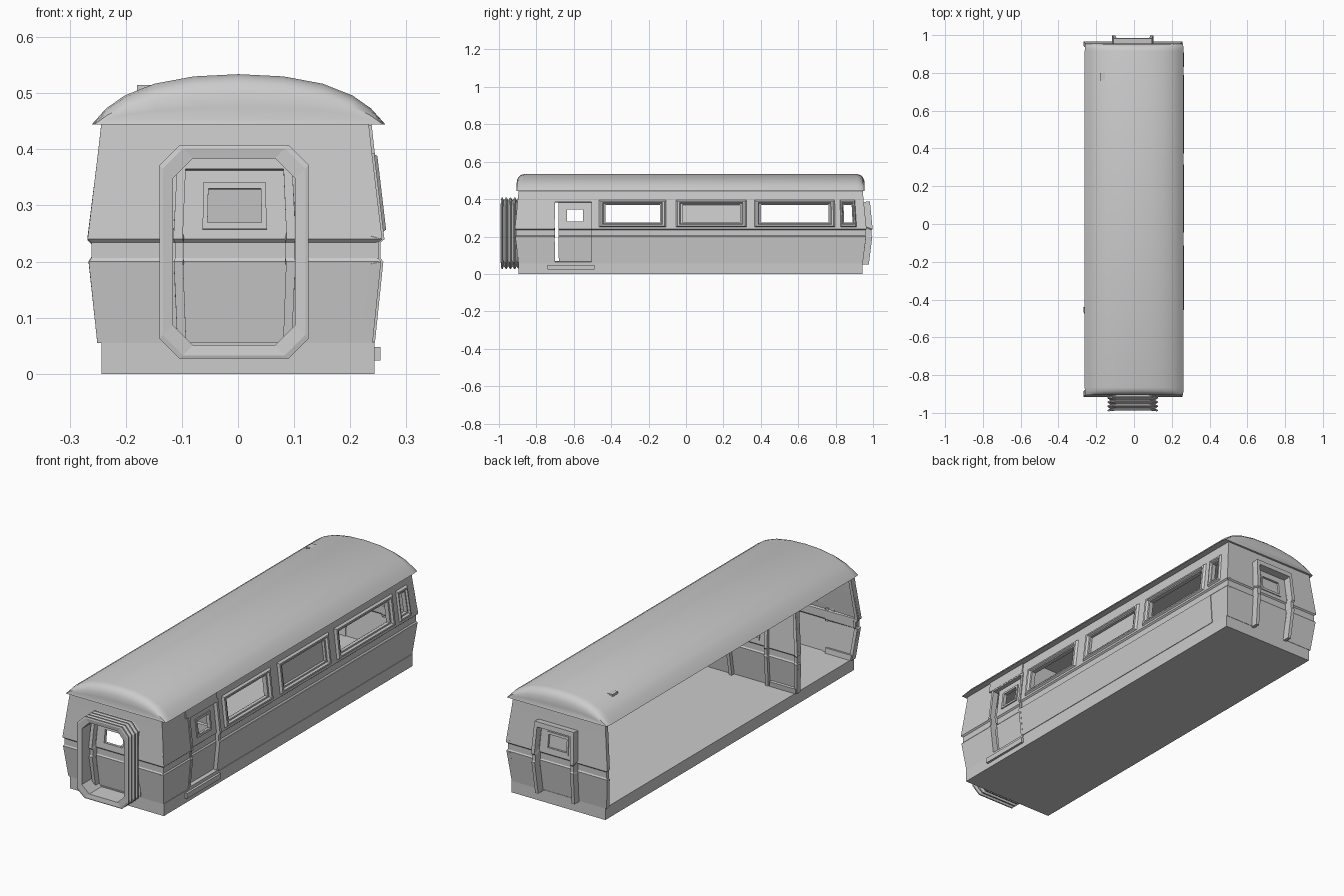
import bpy, bmesh, math
from mathutils import Vector

if "Cube" in bpy.data.objects:
    bpy.data.objects.remove(bpy.data.objects["Cube"])


def interp(table, z):
    for (a, p), (b, q) in zip(table, table[1:]):
        if z <= b:
            return p + (q - p) * (max(z, a) - a) / (b - a)
    return table[-1][1]


# half-width and end bulge of the body by height
WIDTH = [(.055, .240), (.2, .255), (.206, .250), (.234, .250), (.24, .257), (.40, .238), (.446, .233)]
BULGE = [(.055, 0), (.2, .018), (.206, .014), (.234, .014), (.24, .020), (.40, .004), (.446, 0)]
LEVELS = [z for z, _ in WIDTH]


def side(y, z, off):
    t = (y - .025) / .92
    return Vector((interp(WIDTH, z) + off, y + interp(BULGE, z) * t ** 9, z))


def end(y0, sign):
    def point(u, z, off):
        return Vector((-.006 + u * interp(WIDTH, z), y0 + sign * (interp(BULGE, z) + off), z))
    return point


def finish(name, bm, thickness=0, smooth=False):
    me = bpy.data.meshes.new(name)
    bm.to_mesh(me)
    bm.free()
    ob = bpy.data.objects.new(name, me)
    bpy.context.collection.objects.link(ob)
    if thickness:
        mod = ob.modifiers.new("thickness", 'SOLIDIFY')
        mod.thickness = thickness
        mod.offset = -1
    if smooth:
        bpy.ops.object.select_all(action='DESELECT')
        ob.select_set(True)
        bpy.context.view_layer.objects.active = ob
        bpy.ops.object.shade_smooth_by_angle(angle=math.radians(30))
    return ob


def box(name, x0, x1, y0, y1, z0, z1):
    bm = bmesh.new()
    bmesh.ops.create_cube(bm, size=1)
    for v in bm.verts:
        v.co = ((x0 + x1) / 2 + v.co.x * (x1 - x0), (y0 + y1) / 2 + v.co.y * (y1 - y0),
                (z0 + z1) / 2 + v.co.z * (z1 - z0))
    return finish(name, bm)


def panel(name, point, u0, u1, z0, z1, out, holes=(), off=0, thick=.02):
    """Curved sheet with rectangular holes (u0, u1, z0, z1), thickened inwards."""
    us = sorted({u0, u1} | {u for h in holes for u in h[:2] if u0 < u < u1})
    zs = sorted({z0, z1} | {z for z in LEVELS if z0 < z < z1}
                | {z for h in holes for z in h[2:] if z0 < z < z1})
    bm = bmesh.new()
    grid = [[bm.verts.new(point(u, z, off)) for z in zs] for u in us]
    for i in range(len(us) - 1):
        for j in range(len(zs) - 1):
            u, z = (us[i] + us[i + 1]) / 2, (zs[j] + zs[j + 1]) / 2
            if any(a < u < b and c < z < d for a, b, c, d in holes):
                continue
            bm.faces.new((grid[i][j], grid[i + 1][j], grid[i + 1][j + 1], grid[i][j + 1]))
    bm.normal_update()
    if sum(f.normal.dot(Vector(out)) for f in bm.faces) < 0:
        bmesh.ops.reverse_faces(bm, faces=bm.faces[:])
    bmesh.ops.delete(bm, geom=[v for v in bm.verts if not v.link_faces], context='VERTS')
    return finish(name, bm, thick)


def loft(name, loops, cap=False, thickness=0, smooth=False):
    bm = bmesh.new()
    rings = [[bm.verts.new(p) for p in loop] for loop in loops]
    n = len(rings[0])
    for a, b in zip(rings, rings[1:]):
        for i in range(n):
            bm.faces.new((a[i], a[(i + 1) % n], b[(i + 1) % n], b[i]))
    if cap:
        bm.faces.new(rings[0])
        bm.faces.new(rings[-1])
    bmesh.ops.recalc_face_normals(bm, faces=bm.faces[:])
    return finish(name, bm, thickness, smooth)


# floor slab and door step
box("floor", -.243, .243, -.895, .943, 0, .056)
box("door_step", .235, .254, -.74, -.49, .024, .048)

# right side wall with door and window openings
windows = [(-.43, -.14), (-.02, .29), (.40, .76), (.84, .882)]
W0, W1 = .275, .37
openings = [(a, b, W0, W1) for a, b in windows]
door_hole = (-.70, -.505, .065, .385)
panel("side_wall", side, -.895, .945, .055, .446, (1, 0, 0), openings + [door_hole])
panel("side_door_header", side, -.73, -.5, .392, .444, (1, 0, 0), off=.005, thick=.005)
panel("side_lower_panel", side, -.5, .84, .065, .2, (1, 0, 0), off=.003, thick=.003)

# sloped window frames
for k, (a, b) in enumerate(windows):
    m = .018 if k == 3 else .034
    loops = []
    for grow, rise, off in ((1, 1, 0), (.75, .75, .009), (.45, .45, .009), (0, 0, -.012)):
        g, r = m * grow, .024 * rise
        loops.append([side(y, z, off) for y, z in
                      ((a - g, W0 - r), (b + g, W0 - r), (b + g, W1 + r), (a - g, W1 + r))])
    loft(f"window_frame_{k}", loops)
panel("closed_window_pane", side, -.02, .29, W0, W1, (1, 0, 0), off=-.012, thick=.006)

# recessed side door standing slightly open, with its frame
panel("side_door", side, -.68, -.505, .06, .385, (1, 0, 0), [(-.635, -.55, .28, .345)], off=-.014, thick=.012)
panel("side_door_window_trim", side, -.645, -.54, .27, .355, (1, 0, 0),
      [(-.635, -.55, .28, .345)], off=-.009, thick=.006)
panel("side_door_frame", side, -.712, -.493, .056, .395, (1, 0, 0), [door_hole], off=.004, thick=.03)

# end walls and partition, each with a framed doorway
window = (-.19, .19, .27, .33)
trim = (-.225, .225, .258, .342)
doorway = (-.36, .36, .05, .365)
for name, y0, s, depth in (("front", -.895, -1, .025), ("partition", -.468, 1, .014), ("rear", .945, 1, .033)):
    pt, out = end(y0, s), (0, s, 0)
    u1 = .97 if name == "partition" else 1.01
    panel(name + "_wall", pt, -1.02, u1, .055, .446, out, [doorway])
    panel(name + "_door", pt, -.36, .36, .055, .365, out, [window], off=-.004, thick=.012)
    panel(name + "_door_window_trim", pt, *trim, out, [window], off=0, thick=.005)
    panel(name + "_door_frame", pt, -.425, .425, .05, .388, out, [doorway], off=depth, thick=depth + .02)
    # skirting and edge post on the interior faces
    if name != "rear":
        back = 0 if name == "partition" else -.02
        panel(name + "_skirting", end(y0, 1) if s > 0 else pt, -1.0, -.45, .056, .08, (0, 1, 0),
              off=.012 if s > 0 else back - .012, thick=.012)
        panel(name + "_edge_post", end(y0, 1) if s > 0 else pt, -1.02, -.96, .056, .446, (0, 1, 0),
              off=.008 if s > 0 else back - .008, thick=.008)
panel("rear_window_pane", end(.945, 1), *window, (0, 1, 0), off=-.010, thick=.005)
panel("partition_window_pane", end(-.468, 1), *window, (0, 1, 0), off=-.010, thick=.005)


# ribbed gangway bellows on the front
def octagon(y, shrink):
    x0, x1, z0, z1, c = -.14 + shrink, .126 - shrink, .027 + shrink, .408 - shrink, .036
    pts = [(x0 + c, z0), (x1 - c, z0), (x1, z0 + c), (x1, z1 - c),
           (x1 - c, z1), (x0 + c, z1), (x0, z1 - c), (x0, z0 + c)]
    return [(x, y + .012 * ((z - .217) / .19) ** 2, z) for x, z in pts]


ribs = []
for k in range(5):
    y = -.902 - k * .0225
    ribs += [octagon(y, 0), octagon(y - .006, 0)]
    if k < 4:
        ribs.append(octagon(y - .0145, .014))
ribs = [octagon(-.902, .024)] + ribs + [octagon(-.999, .006), octagon(-.994, .024), octagon(-.902, .024)]
loft("gangway_bellows", ribs)

# domed roof with rounded ends
half = [(.262, 0), (.236, .029), (.203, .052), (.15, .073), (.08, .086)]
arc = half + [(0, .09)] + [(-x, h) for x, h in reversed(half)]
ends = [(0, .98, .35), (.002, .985, .62), (.010, .99, .82), (.022, .995, .94), (.04, 1, 1)]
stations = [(-.906 + d, sx, sz) for d, sx, sz in ends] + [(.955 - d, sx, sz) for d, sx, sz in reversed(ends)]
loft("roof", [[(.001 + x * sx, y, .444 + h * sz) for x, h in arc] for y, sx, sz in stations],
     cap=True, smooth=True)
box("roof_vent", -.18, -.148, .76, .80, .49, .515)
